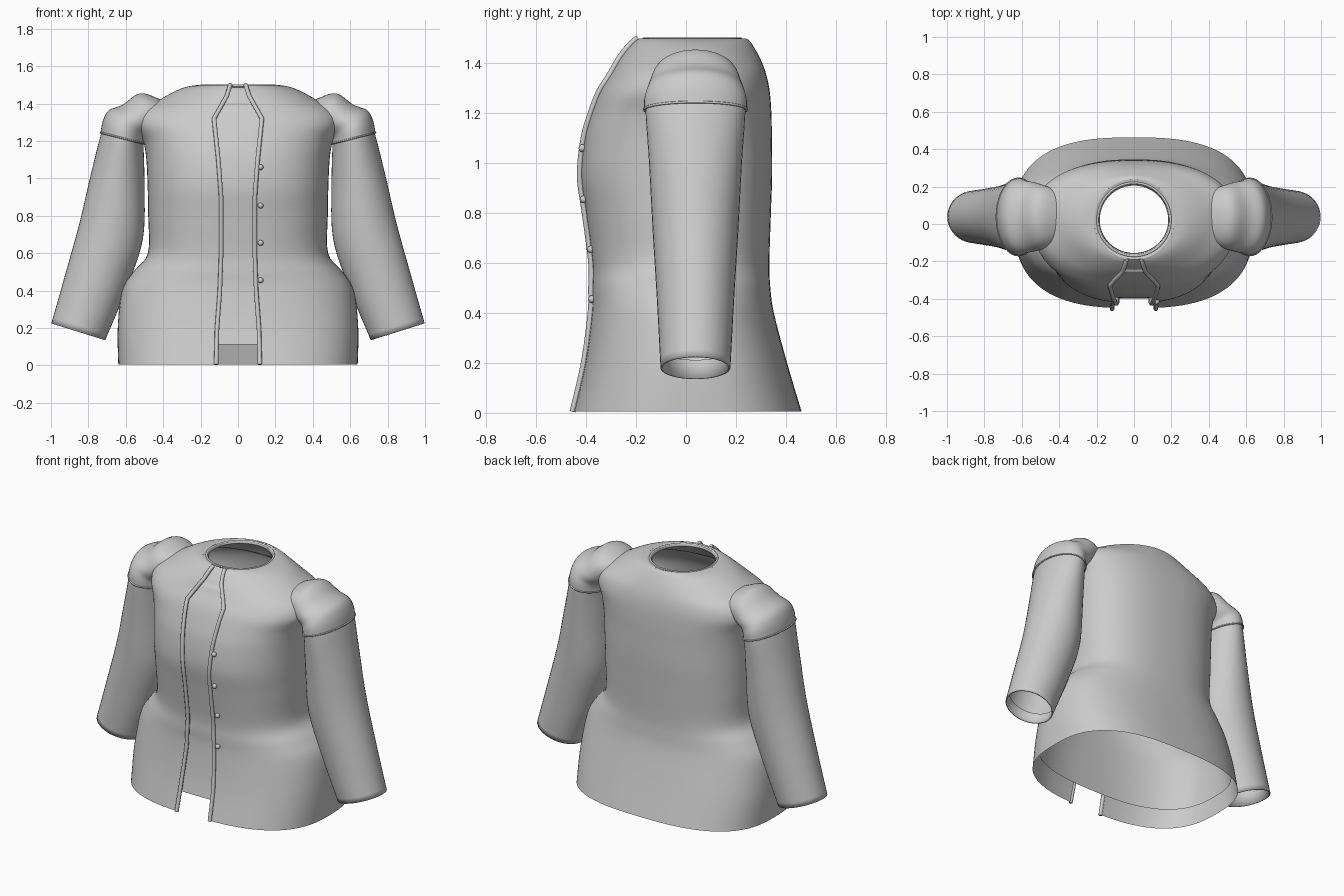
import bpy, bmesh, math
from mathutils import Vector

if "Cube" in bpy.data.objects:
    bpy.data.objects.remove(bpy.data.objects["Cube"])

cloth = bpy.data.materials.new("grey cloth")
cloth.diffuse_color = (0.6, 0.6, 0.6, 1)
cloth.use_nodes = True
cloth.node_tree.nodes["Principled BSDF"].inputs["Base Color"].default_value = cloth.diffuse_color


def spline(rows, t):
    """Catmull-Rom through rows of numbers, t from 0 to len-1."""
    i = min(int(t), len(rows) - 2)
    f = t - i
    p = [rows[max(0, min(len(rows) - 1, i + k))] for k in (-1, 0, 1, 2)]
    return [b + f * 0.5 * (c - a + f * (2 * a - 5 * b + 4 * c - d + f * (3 * b - a - 3 * c + d)))
            for a, b, c, d in zip(*p)]


def resample(rows, steps):
    n = (len(rows) - 1) * steps
    return [spline(rows, k / steps) for k in range(n + 1)]


def loft(name, rings, closed):
    bm = bmesh.new()
    vs = [[bm.verts.new(p) for p in r] for r in rings]
    n = len(vs[0])
    for a, b in zip(vs, vs[1:]):
        for j in range(n if closed else n - 1):
            k = (j + 1) % n
            bm.faces.new((a[j], a[k], b[k], b[j]))
    bmesh.ops.recalc_face_normals(bm, faces=bm.faces)
    return finish(name, bm)


def finish(name, bm):
    me = bpy.data.meshes.new(name)
    bm.to_mesh(me)
    bm.free()
    ob = bpy.data.objects.new(name, me)
    bpy.context.collection.objects.link(ob)
    me.materials.append(cloth)
    for p in me.polygons:
        p.use_smooth = True
    return ob


def tube(name, pts, radius, cyclic=False):
    cu = bpy.data.curves.new(name, 'CURVE')
    cu.dimensions = '3D'
    cu.bevel_depth = radius
    cu.bevel_resolution = 2
    cu.use_fill_caps = True
    sp = cu.splines.new('POLY')
    sp.points.add(len(pts) - 1)
    for q, p in zip(sp.points, pts):
        q.co = (*p, 1)
    sp.use_cyclic_u = cyclic
    cu.materials.append(cloth)
    ob = bpy.data.objects.new(name, cu)
    bpy.context.collection.objects.link(ob)
    return ob


# Body profile: height, half width, front y, back y, squareness
BODY = [
    (0.005, 0.64, -0.45, 0.463, 2.7), (0.2, 0.643, -0.405, 0.405, 2.6),
    (0.4, 0.62, -0.378, 0.352, 2.4), (0.5, 0.56, -0.376, 0.338, 2.4),
    (0.6, 0.482, -0.376, 0.334, 2.5), (0.8, 0.48, -0.402, 0.34, 2.5),
    (0.95, 0.483, -0.422, 0.345, 2.5), (1.1, 0.49, -0.408, 0.344, 2.5),
    (1.2, 0.507, -0.38, 0.342, 2.5), (1.29, 0.545, -0.345, 0.335, 2.4),
    (1.36, 0.52, -0.30, 0.32, 2.3), (1.42, 0.42, -0.265, 0.297, 2.1),
    (1.465, 0.34, -0.23, 0.272, 2.0), (1.49, 0.275, -0.205, 0.255, 2.0),
    (1.5, 0.215, -0.19, 0.24, 2.0)]

# Front opening: height, half width
OPENING = [(0, 0.117), (0.2, 0.112), (0.4, 0.097), (0.6, 0.09), (0.9, 0.09), (1.1, 0.105),
           (1.32, 0.128), (1.44, 0.06), (1.51, 0.038)]


def gap(z):
    for (z0, w0), (z1, w1) in zip(OPENING, OPENING[1:]):
        if z <= z1:
            return w0 + (w1 - w0) * (z - z0) / (z1 - z0)
    return OPENING[-1][1]


def body_point(row, th):
    """th = 0 is the centre front, pi the centre back."""
    z, a, yf, yb, n = row
    s, c = math.sin(th), math.cos(th)
    yc = 0.02
    x = math.copysign(abs(s) ** (2 / n), s) * a
    d = abs(c) ** (2 / n)
    return (x, yc - (yc - yf) * d if c > 0 else yc + (yb - yc) * d, z)


def edge_angle(row, w):
    return math.asin((w / row[1]) ** (row[4] / 2))


# Outer coat shell, open at the front
rows = resample(BODY, 5)
shell = []
for r in rows:
    t0 = edge_angle(r, gap(r[0]))
    shell.append([body_point(r, t0 + (2 * math.pi - 2 * t0) * j / 96) for j in range(97)])
loft("coat_body", shell, False)

# Inner lining, visible through the opening, folding into the neck rim
inner = [(r[0] - (0.012 if r[0] > 1.4 else 0), r[1] - 0.024, r[2] + 0.025, r[3] - 0.026, r[4])
         for r in rows if r[0] > 0.09]
inner[-1] = (1.485, 0.183, -0.155, 0.205, 2)
inner.append((1.498, 0.19, -0.165, 0.215, 2))
inner.append((1.5, 0.215, -0.19, 0.24, 2))
loft("lining", [[body_point(r, 2 * math.pi * j / 96) for j in range(96)] for r in inner], True)

# Neck piping
tube("neck_piping", [body_point((1.496, 0.195, -0.17, 0.22, 2), 2 * math.pi * j / 64)
                     for j in range(64)], 0.007, True)

# Piping along both opening edges
for side, tag in ((1, "right"), (-1, "left")):
    path = []
    for r in rows:
        x, y, z = body_point(r, edge_angle(r, gap(r[0])))
        path.append((side * x, y - 0.006, z))
    tube("front_piping_" + tag, path, 0.012)

# Buttons beside the right edge
for i, (z, y) in enumerate(((1.06, -0.415), (0.855, -0.41), (0.655, -0.381), (0.455, -0.378))):
    bpy.ops.mesh.primitive_uv_sphere_add(segments=16, ring_count=10, radius=0.015,
                                         location=(0.121, y, z))
    ob = bpy.context.object
    ob.name = "button_%d" % (i + 1)
    ob.data.materials.append(cloth)
    bpy.ops.object.shade_smooth()

# Sleeve rings: outer x, outer z, inner x, inner z, y radius
SLEEVE = [(0.69, 1.34, 0.50, 1.23, 0.19), (0.73, 1.245, 0.505, 1.185, 0.2),
          (0.785, 1.03, 0.50, 0.97, 0.186), (0.848, 0.76, 0.508, 0.68, 0.171),
          (0.92, 0.50, 0.592, 0.42, 0.155), (0.998, 0.225, 0.71, 0.135, 0.14)]
CAP = [(0.735, 1.245, 0.50, 1.185, 0.206), (0.722, 1.31, 0.50, 1.205, 0.205),
       (0.69, 1.365, 0.49, 1.22, 0.195), (0.615, 1.395, 0.46, 1.24, 0.185),
       (0.525, 1.455, 0.42, 1.26, 0.165), (0.42, 1.425, 0.37, 1.28, 0.13),
       (0.34, 1.38, 0.32, 1.30, 0.08)]


def ring(r, side, grow=0.0, n=40):
    ox, oz, ix, iz, ry = r
    out = []
    mid = Vector(((ox + ix) / 2, 0.038, (oz + iz) / 2))
    half = Vector(((ox - ix) / 2, 0, (oz - iz) / 2))
    half *= 1 + grow / half.length
    for j in range(n):
        a = 2 * math.pi * j / n
        p = mid + half * math.cos(a) + Vector((0, (ry + grow) * math.sin(a), 0))
        out.append((p.x * side, p.y, p.z))
    return out


for side, tag in ((1, "right"), (-1, "left")):
    # Sleeve tube with a turned-in cuff
    tube_rows = resample(SLEEVE, 6)
    rings = [ring(r, side) for r in tube_rows]
    rings += [ring(r, side, -0.008) for r in (tube_rows[-1], tube_rows[-3])]
    loft("sleeve_" + tag, rings, True)
    # Puffed shoulder cap and its seam
    loft("shoulder_cap_" + tag, [ring(r, side) for r in resample(CAP, 4)], True)
    tube("shoulder_seam_" + tag, ring(CAP[0], side), 0.005, True)
